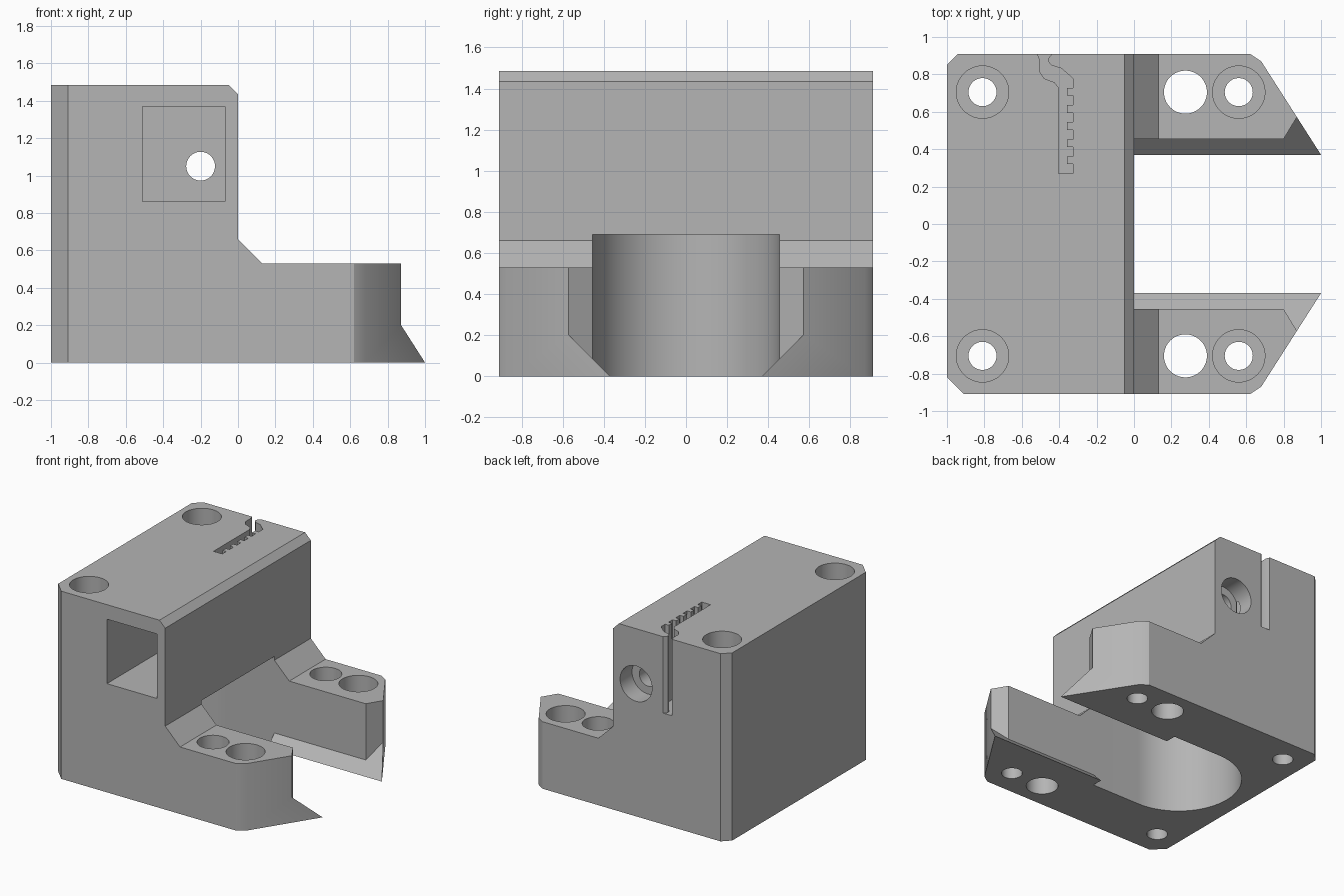
import bpy, bmesh, math

default_cube = bpy.data.objects.get("Cube")
if default_cube:
    bpy.data.objects.remove(default_cube, do_unlink=True)

ARM_TOP, TOP, BACK, SLOT_R = 0.53, 1.485, 0.91, 0.455

grey = bpy.data.materials.new("light_grey_plastic")
grey.use_nodes = True
grey.diffuse_color = (0.46, 0.46, 0.46, 1)
grey.node_tree.nodes["Principled BSDF"].inputs["Base Color"].default_value = grey.diffuse_color


def prism(name, outline, axis, lo, hi):
    """Extrude a flat outline along an axis from lo to hi."""
    place = {"x": lambda u, v, w: (w, u, v),
             "y": lambda u, v, w: (u, w, v),
             "z": lambda u, v, w: (u, v, w)}[axis]
    bm = bmesh.new()
    low = [bm.verts.new(place(u, v, lo)) for u, v in outline]
    high = [bm.verts.new(place(u, v, hi)) for u, v in outline]
    bm.faces.new(low)
    bm.faces.new(high)
    n = len(outline)
    for i in range(n):
        j = (i + 1) % n
        bm.faces.new((low[i], low[j], high[j], high[i]))
    bmesh.ops.recalc_face_normals(bm, faces=bm.faces)
    mesh = bpy.data.meshes.new(name)
    bm.to_mesh(mesh)
    bm.free()
    obj = bpy.data.objects.new(name, mesh)
    obj.data.materials.append(grey)
    bpy.context.collection.objects.link(obj)
    return obj


def arc(cx, cy, r, start, end, steps):
    return [(cx + r * math.cos(math.radians(start + (end - start) * i / steps)),
             cy + r * math.sin(math.radians(start + (end - start) * i / steps)))
            for i in range(steps + 1)]


def combine(target, tool, operation="DIFFERENCE"):
    """Apply a boolean and throw the tool away."""
    mod = target.modifiers.new("cut", "BOOLEAN")
    mod.operation = operation
    mod.solver = "EXACT"
    mod.object = tool
    bpy.context.view_layer.objects.active = target
    bpy.ops.object.modifier_apply(modifier=mod.name)
    bpy.data.objects.remove(tool, do_unlink=True)


def bore(target, u, v, r, axis, lo, hi):
    combine(target, prism("bore", arc(u, v, r, 0, 360, 48)[:-1], axis, lo, hi))


# Carriage block: stepped side profile trimmed to the plan outline
block = prism("carriage_block", [
    (-1.1, 0), (1.1, 0), (1.1, ARM_TOP), (0.13, ARM_TOP), (0, 0.66),
    (0, TOP - 0.05), (-0.05, TOP), (-1.1, TOP)], "y", -1, 1)
plan = prism("plan", [
    (-1, -0.82), (-0.91, -BACK), (0.62, -BACK), (0.68, -0.87), (1, -0.37),
    (1, 0.37), (0.68, 0.87), (0.62, BACK), (-0.94, BACK), (-1, 0.85)],
    "z", -0.5, 2)
combine(block, plan, "INTERSECT")

# Round-ended slot under the block
slot = arc(-0.42, 0, SLOT_R, 90, 270, 48) + [(0, -SLOT_R), (0, SLOT_R)]
combine(block, prism("slot", slot, "z", -0.1, 0.69))

# Gap between the arms, flaring at the mouth and leaving sloped lower ledges
side = [(0, SLOT_R), (0.8, SLOT_R), (0.87, 0.57), (0.99, 0.767), (1.2, 0.767)]
gap = prism("gap", side + [(x, -y) for x, y in reversed(side)], "z", -0.1, 0.69)
wedge = prism("wedge", [(-0.27, -0.1), (0.27, -0.1), (1.17, 0.8), (-1.17, 0.8)],
              "x", -0.5, 1.5)
combine(gap, wedge, "INTERSECT")
combine(block, gap)

# Vertical bolt holes, mirrored front to back
for y in (-0.705, 0.705):
    for x in (-0.81, 0.56):
        bore(block, x, y, 0.075, "z", -0.2, 2)
        bore(block, x, y, 0.14, "z", 0.25, 2)
    bore(block, 0.275, y, 0.115, "z", -0.2, 0.8)

# Tensioner pocket in the front, with a counterbored screw hole behind it
combine(block, prism("pocket", [(-0.51, 0.86), (-0.07, 0.86), (-0.07, 1.37), (-0.51, 1.37)],
                     "y", -1.2, 0.15))
bore(block, -0.2, 1.05, 0.077, "y", 0, 1.2)
bore(block, -0.2, 1.05, 0.14, "y", BACK - 0.15, 1.2)

# Toothed belt slot, opening through the top and back
belt = [(-0.404, 0.27)]
for k in range(6):
    y = 0.27 + 0.0915 * k
    belt += [(-0.327, y), (-0.327, y + 0.05)]
    if k < 5:
        belt += [(-0.359, y + 0.05), (-0.359, y + 0.0915)]
belt += [(-0.34, 0.79), (-0.388, 0.832), (-0.441, 0.848), (-0.46, 0.87), (-0.455, 0.89),
         (-0.436, 0.91), (-0.436, 1), (-0.516, 1), (-0.516, 0.91), (-0.505, 0.88),
         (-0.505, 0.816), (-0.479, 0.778), (-0.425, 0.757), (-0.404, 0.73)]
combine(block, prism("belt_slot", belt, "z", 0.88, 2))

# Smooth the bores while keeping machined edges crisp
bpy.ops.object.select_all(action="DESELECT")
block.select_set(True)
bpy.context.view_layer.objects.active = block
bpy.ops.object.shade_smooth_by_angle(angle=math.radians(25))
